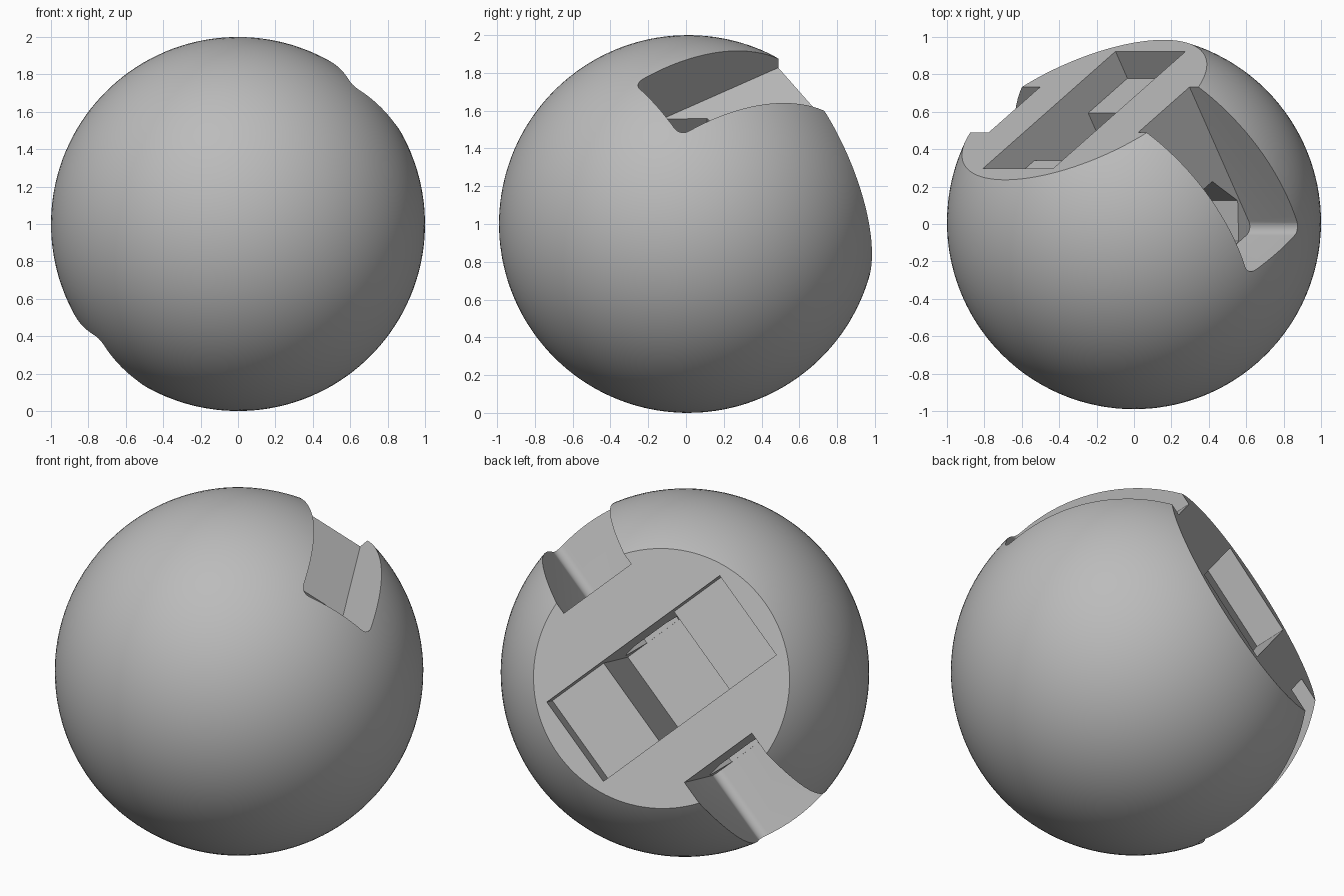
import bpy, bmesh
from math import sin, cos, pi, radians, sqrt
from mathutils import Matrix, Vector

old = bpy.data.objects.get("Cube")
if old:
    bpy.data.objects.remove(old, do_unlink=True)

FACE = 0.708     # height of the flat face above the ball centre
FLOOR = -0.192   # floor of the deep pocket and notches


def prism(name, profile, x0, x1):
    """Extrude a (y, z) profile along x as a hidden cutter."""
    bm = bmesh.new()
    face = bm.faces.new([bm.verts.new((x0, y, z)) for y, z in profile])
    ext = bmesh.ops.extrude_face_region(bm, geom=[face])["geom"]
    moved = [g for g in ext if isinstance(g, bmesh.types.BMVert)]
    bmesh.ops.translate(bm, verts=moved, vec=(x1 - x0, 0, 0))
    bmesh.ops.recalc_face_normals(bm, faces=bm.faces)
    mesh = bpy.data.meshes.new(name)
    bm.to_mesh(mesh)
    bm.free()
    obj = bpy.data.objects.new(name, mesh)
    bpy.context.collection.objects.link(obj)
    obj.hide_render = True
    return obj


def notch_profile(half, radius, top, steps=8):
    """Open channel with two rounded bottom corners."""
    pts = [(half, top)]
    for side, start in ((1, 0), (-1, -pi / 2)):
        for i in range(steps + 1):
            a = start - i * pi / 2 / steps
            pts.append((side * (half - radius) + radius * cos(a),
                        FLOOR + radius + radius * sin(a)))
    return pts + [(-half, top)]


# Ball, worked on with its flat face pointing up
bpy.ops.mesh.primitive_uv_sphere_add(segments=128, ring_count=64, radius=1)
ball = bpy.context.object
ball.name = "ball"

# Cutters: flat face, stepped pocket, two edge notches, hexagonal bore
face_rect = [(-2, FACE), (2, FACE), (2, 2), (-2, 2)]
step = FACE - 0.17
pocket = [(-0.59, 1), (-0.59, step), (-0.24, step), (-0.24, FLOOR),
          (0.24, FLOOR), (0.24, step), (0.59, step), (0.59, 1)]
notch = notch_profile(0.23, 0.055, 1.2)
hexagon = [(0.217 * cos(i * pi / 3), 0.217 * sin(i * pi / 3)) for i in range(6)]
cutters = [
    prism("face_cutter", face_rect, -2, 2),
    prism("pocket_cutter", pocket, -0.265, 0.265),
    prism("upper_notch_cutter", notch, -1.5, -0.6),
    prism("lower_notch_cutter", notch, 0.53, 1.5),
    prism("bore_cutter", hexagon, -0.68, 0.62),
]
for cutter in cutters:
    mod = ball.modifiers.new(cutter.name, 'BOOLEAN')
    mod.operation = 'DIFFERENCE'
    mod.solver = 'EXACT'
    mod.object = cutter
    bpy.ops.object.modifier_apply(modifier=mod.name)
for cutter in cutters:
    bpy.data.objects.remove(cutter, do_unlink=True)

# Tilt the flat face towards the upper back and rest the ball on the ground
tilt = radians(32)
n = Vector((-sin(tilt) / sqrt(2), cos(tilt), sin(tilt) / sqrt(2)))
v = Vector((-1, 0, -1)).normalized()
frame = Matrix((v, n.cross(v), n)).transposed().to_4x4()
ball.data.transform(Matrix.Translation((0, 0.01, 1)) @ frame)

# Single grey finish
grey = bpy.data.materials.new("grey")
grey.use_nodes = True
colour = (0.5, 0.5, 0.5, 1)
grey.diffuse_color = colour
grey.node_tree.nodes["Principled BSDF"].inputs["Base Color"].default_value = colour
ball.data.materials.clear()
ball.data.materials.append(grey)

bpy.ops.object.select_all(action='DESELECT')
ball.select_set(True)
bpy.context.view_layer.objects.active = ball
bpy.ops.object.shade_smooth_by_angle(angle=radians(30))
